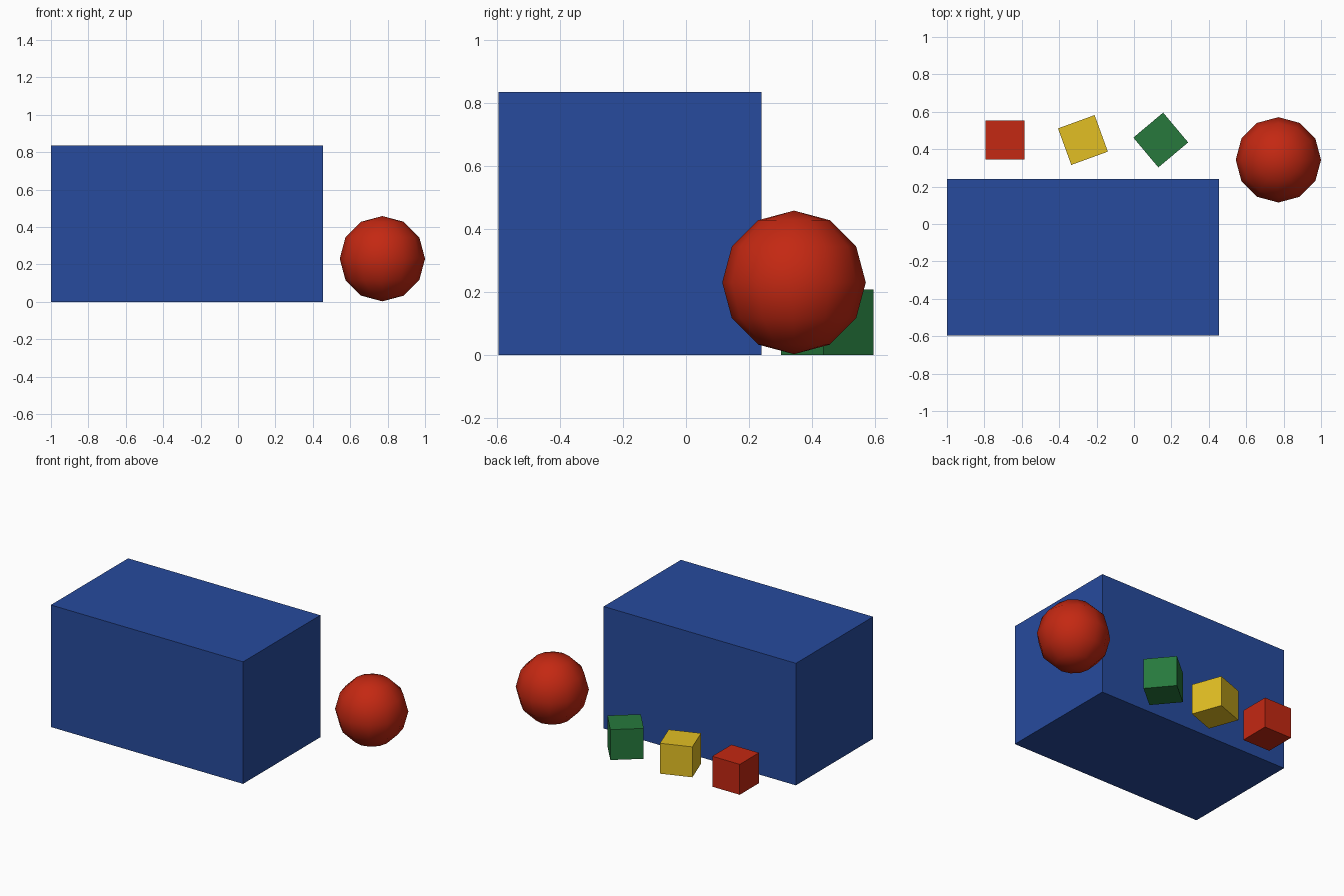
import bpy
from math import radians

default = bpy.data.objects.get("Cube")
if default:
    bpy.data.objects.remove(default, do_unlink=True)


def make_material(name, color):
    mat = bpy.data.materials.new(name)
    mat.use_nodes = True
    mat.diffuse_color = (*color, 1)
    mat.node_tree.nodes["Principled BSDF"].inputs["Base Color"].default_value = (*color, 1)
    return mat


red = make_material("red", (0.55, 0.021, 0.006))
blue = make_material("blue", (0.02, 0.07, 0.34))
yellow = make_material("yellow", (0.76, 0.52, 0.017))
green = make_material("green", (0.02, 0.19, 0.046))


def make_box(name, size, x, y, mat, turn=0):
    """Box resting on the ground, turned about the vertical axis."""
    bpy.ops.mesh.primitive_cube_add(size=1, location=(x, y, size[2] / 2),
                                    rotation=(0, 0, radians(turn)))
    obj = bpy.context.object
    obj.name = name
    obj.scale = size
    bpy.ops.object.transform_apply(location=False, rotation=False, scale=True)
    obj.data.materials.append(mat)


# Large storage box
make_box("large_box", (1.455, 0.835, 0.835), -0.2725, -0.1775, blue)

# Row of small blocks behind it, each turned a little further
for name, x, mat, turn in (("red_block", -0.69, red, 0),
                           ("yellow_block", -0.273, yellow, 20),
                           ("green_block", 0.143, green, 40)):
    make_box(name, (0.208, 0.208, 0.208), x, 0.449, mat, turn)

# Ball with a coarse outline and smooth shading
bpy.ops.mesh.primitive_uv_sphere_add(segments=12, ring_count=6, radius=0.228,
                                     location=(0.772, 0.343, 0.231))
ball = bpy.context.object
ball.name = "ball"
ball.data.materials.append(red)
bpy.ops.object.shade_smooth()
